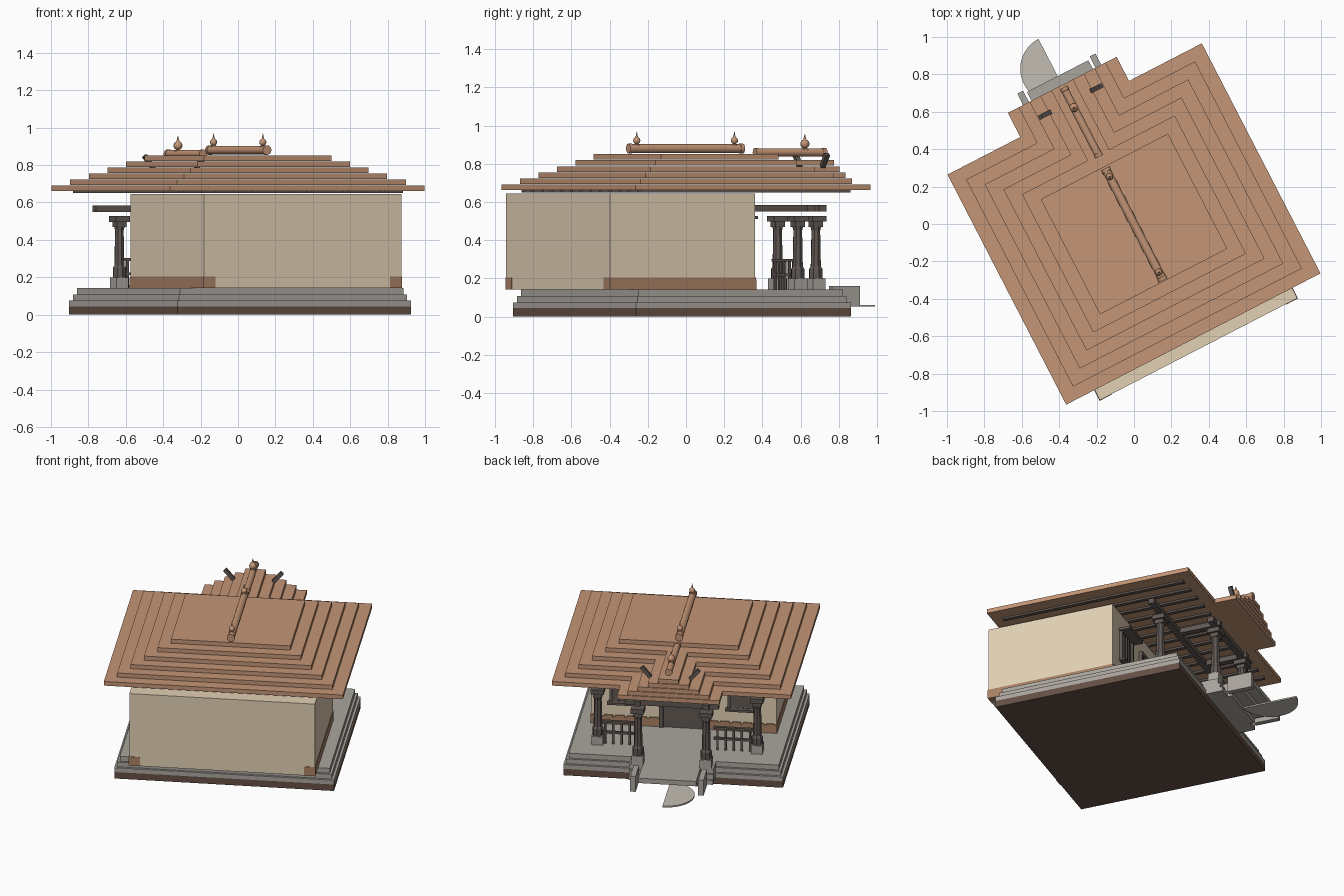
import bpy, bmesh, math
from mathutils import Matrix

if "Cube" in bpy.data.objects:
    bpy.data.objects.remove(bpy.data.objects["Cube"])

# The whole building is turned about z; parts are laid out in its own u, v, z frame
TURN = Matrix.Rotation(math.radians(27.3), 4, 'Z')


def material(name, r, g, b):
    m = bpy.data.materials.new(name)
    m.diffuse_color = (r, g, b, 1)
    m.use_nodes = True
    m.node_tree.nodes["Principled BSDF"].inputs["Base Color"].default_value = m.diffuse_color
    return m


TILE = material("tile", .55, .30, .18)
WALL = material("plaster", .76, .63, .46)
BAND = material("wainscot", .40, .22, .13)
EARTH = material("earth", .13, .08, .06)
STONE = material("stone", .40, .38, .34)
STEP = material("pale_stone", .55, .51, .45)
WOOD = material("timber", .12, .10, .09)


def finish(name, bm, mat, smooth=False):
    bm.transform(TURN)
    me = bpy.data.meshes.new(name)
    bm.to_mesh(me)
    bm.free()
    me.materials.append(mat)
    ob = bpy.data.objects.new(name, me)
    bpy.context.collection.objects.link(ob)
    if smooth:
        bpy.context.view_layer.objects.active = ob
        ob.select_set(True)
        bpy.ops.object.shade_smooth_by_angle(angle=math.radians(40))
        ob.select_set(False)
    return ob


def box(name, u, v, z, mat, tilt=0):
    """Box from (min, max) ranges, optionally tilted about v."""
    bm = bmesh.new()
    bmesh.ops.create_cube(bm, size=1)
    c = [sum(r) / 2 for r in (u, v, z)]
    s = [r[1] - r[0] for r in (u, v, z)]
    bm.transform(Matrix.Translation(c) @ Matrix.Rotation(tilt, 4, 'Y') @ Matrix.Diagonal((*s, 1)))
    return finish(name, bm, mat)


def block(name, cu, cv, half, z, mat):
    return box(name, (cu - half, cu + half), (cv - half, cv + half), z, mat)


def lathe(name, profile, base, mat, n=16, lay=False, smooth=True):
    """Revolve (radius, height) pairs; lay=True points the axis along v."""
    bm = bmesh.new()
    rings = [[bm.verts.new((r * math.cos(2 * math.pi * i / n), r * math.sin(2 * math.pi * i / n), h))
              for i in range(n)] for r, h in profile]
    for a, b in zip(rings, rings[1:]):
        for i in range(n):
            j = (i + 1) % n
            bm.faces.new((a[i], a[j], b[j], b[i]))
    bm.faces.new(rings[0][::-1])
    bm.faces.new(rings[-1])
    rot = Matrix.Rotation(-math.pi / 2, 4, 'X') if lay else Matrix.Identity(4)
    bm.transform(Matrix.Translation(base) @ rot)
    return finish(name, bm, mat, smooth)


# Stepped base
for i, (d, z) in enumerate([(0, (0, .045)), (0, (.045, .075)), (.016, (.075, .108)), (.031, (.108, .142))]):
    box(f"base_tier_{i}", (-.703 + d, .703 - d), (-.657 + d, .608 - d), z, STONE if i else EARTH)
    if i:  # porch floor and flight, with overhanging treads
        box(f"porch_floor_{i}", (-.27, .27), (.5, .72 - d), z, STONE)
        box(f"step_{i}", (-.185, .185), (.6, .68 + .07 * i), z, STONE)

# Half-moon slab at the foot of the steps
bm = bmesh.new()
arc = [bm.verts.new((-.18 * math.sin(t * math.pi / 20), .934 + .18 * math.cos(t * math.pi / 20), .052))
       for t in range(21)]
f = bm.faces.new(arc)
top = bmesh.ops.extrude_face_region(bm, geom=[f])
bmesh.ops.translate(bm, vec=(0, 0, .01), verts=[g for g in top['geom'] if isinstance(g, bmesh.types.BMVert)])
bmesh.ops.recalc_face_normals(bm, faces=bm.faces)
finish("half_moon_slab", bm, STEP)

# Walls and wainscot
box("walls", (-.594, .594), (-.753, .10), (.142, .645), WALL)
box("door", (-.13, .13), (.09, .105), (.142, .5), WOOD)
box("door_head", (-.155, .155), (.09, .122), (.5, .53), WOOD)

for s in (-1, 1):
    def sp(a, b):
        return tuple(sorted((s * a, s * b)))
    side = "left" if s < 0 else "right"
    box(f"stair_cheek_{side}", sp(.2, .235), (.74, .905), (.052, .16), STONE)
    box(f"wainscot_side_{side}", sp(.525, .597), (-.756, .103), (.142, .205), BAND)
    box(f"wainscot_front_{side}", sp(.15, .597), (.09, .108), (.142, .195), BAND)
    for i in range(6):
        cu = .19 + i * .073
        box(f"wainscot_stone_{side}_{i}", sp(cu - .028, cu + .028), (.09, .109), (.19, .205), BAND)
    box(f"door_jamb_{side}", sp(.13, .155), (.09, .12), (.142, .5), WOOD)

    # Window
    box(f"window_pane_{side}", sp(.30, .46), (.09, .104), (.31, .5), WOOD)
    box(f"window_sill_{side}", sp(.27, .485), (.09, .14), (.29, .305), WOOD)
    box(f"window_hood_{side}", sp(.27, .485), (.09, .175), (.51, .528), WOOD)
    for cu in (.29, .465):
        box(f"window_jamb_{side}", sp(cu - .01, cu + .01), (.09, .118), (.305, .51), WOOD)
    for cu in (.345, .38, .415):
        box(f"window_bar_{side}", sp(cu - .005, cu + .005), (.1, .112), (.305, .51), WOOD)

    # Pillars
    for cu, cv, tag in ((s * .51, .395, "outer"), (s * .218, .652, "inner")):
        n = f"pillar_{tag}_{side}"
        block(n + "_plinth", cu, cv, .037, (.142, .2), STONE)
        lathe(n + "_shaft", [(.036, .2), (.036, .25), (.028, .262), (.024, .45), (.03, .475)],
              (cu, cv, 0), WOOD, 8, smooth=False)
        block(n + "_neck", cu, cv, .028, (.47, .497), WOOD)
        block(n + "_capital", cu, cv, .042, (.497, .528), WOOD)
    box(f"porch_beam_{side}", sp(.2, .24), (.395, .69), (.55, .585), WOOD)

    # Balustrade between outer pillar and entrance
    for z in (.22, .295):
        box(f"rail_{side}", sp(.23, .49), (.385, .405), (z - .007, z + .007), WOOD)
    for i in range(5):
        cu = .255 + i * .052
        box(f"baluster_{side}_{i}", sp(cu - .007, cu + .007), (.388, .402), (.142, .295), WOOD)

    # Leaning gable ornament
    box(f"gable_bracket_{side}", (s * .155 - .012, s * .155 + .012), (.725, .75), (.775, .86), WOOD, s * .7)

# Main and front beams
box("main_beam", (-.66, .66), (.375, .415), (.55, .585), WOOD)
box("front_beam", (-.3, .3), (.632, .672), (.55, .585), WOOD)

# Rafters under the eaves
for i in range(13):
    u = -.66 + i * .11
    box(f"rafter_{i}", (u - .014, u + .014), (-.62, .62), (.65, .664), WOOD)

# Stepped roof, with a stepped gable over the porch
for i in range(6):
    k, z = 1 - .1 * i, .662 + .032 * i
    box(f"roof_tier_{i}", (-.765 * k, .765 * k), (-.692 * k, .692 * k), (z, z + .029), TILE)
    if i < 5:
        w = .327 * (1 - .2 * i)
        box(f"porch_roof_tier_{i}", (-w, w), (.4, .837), (z, z + .029), TILE)


# Ridge rolls with flared ends, and finials
def ridge(name, v0, v1, z, r):
    L = v1 - v0
    lathe(name, [(r * 1.12, 0), (r * 1.12, .02), (r, .021), (r, L - .021), (r * 1.12, L - .02), (r * 1.12, L)],
          (0, v0, z), TILE, 16, lay=True)


def finial(name, v, z, r):
    ball = [(r * math.sin(a), r - r * math.cos(a)) for a in (.4, .8, 1.2, 1.6, 2.0, 2.4, 2.75)]
    lathe(name, [(r * .8, -.012), (r * .8, 0)] + ball + [(r * .3, r * 2.1), (.0008, r * 2 + .028)],
          (0, v, z), TILE, 12)


ridge("main_ridge", -.34, .335, .88, .023)
ridge("porch_ridge", .405, .822, .86, .021)
finial("finial_front", .285, .903, .019)
finial("finial_back", -.29, .903, .019)
finial("finial_porch", .70, .88, .024)
